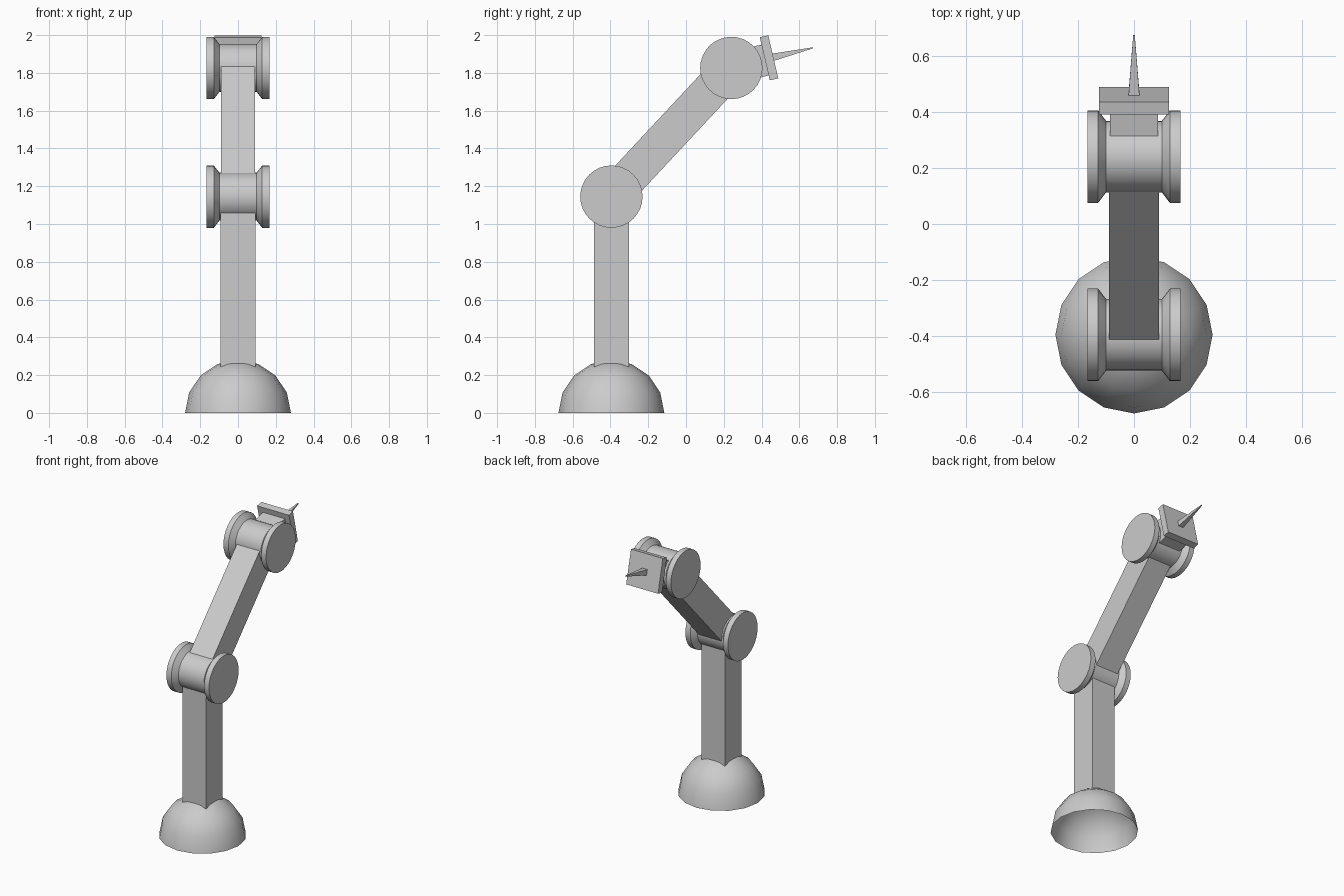
import bpy, bmesh, math
from mathutils import Matrix, Vector

if "Cube" in bpy.data.objects:
    bpy.data.objects.remove(bpy.data.objects["Cube"])

SHOULDER = Vector((0, -0.395, 1.145))
WRIST = Vector((0, 0.24, 1.826))


def frame(origin, elevation):
    """Local frame: x stays x, y points along the limb, z is its normal."""
    return Matrix.Translation(origin) @ Matrix.Rotation(elevation, 4, 'X')


def add_object(name, bm, smooth=False):
    bmesh.ops.recalc_face_normals(bm, faces=bm.faces)
    mesh = bpy.data.meshes.new(name)
    bm.to_mesh(mesh)
    bm.free()
    obj = bpy.data.objects.new(name, mesh)
    bpy.context.collection.objects.link(obj)
    if smooth:
        bpy.ops.object.select_all(action='DESELECT')
        obj.select_set(True)
        bpy.context.view_layer.objects.active = obj
        bpy.ops.object.shade_smooth_by_angle(angle=math.radians(35))
    return obj


def limb(name, origin, elevation, start, end, half_x, half_z):
    """Box running from start to end along a direction in the yz plane."""
    bm = bmesh.new()
    size = Matrix.Diagonal((2 * half_x, end - start, 2 * half_z, 1))
    mid = Matrix.Translation((0, (start + end) / 2, 0))
    bmesh.ops.create_cube(bm, size=1, matrix=frame(origin, elevation) @ mid @ size)
    return add_object(name, bm)


def spool(name, centre, sides=32):
    """Joint: two discs on a hub, turned around the x axis."""
    profile = [(-0.166, 0.165), (-0.128, 0.165), (-0.099, 0.127),
               (0.099, 0.127), (0.128, 0.165), (0.166, 0.165)]
    bm = bmesh.new()
    rings = []
    for x, r in profile:
        rings.append([bm.verts.new(centre + Vector((
            x, r * math.cos(math.tau * i / sides), r * math.sin(math.tau * i / sides))))
            for i in range(sides)])
    for a, b in zip(rings, rings[1:]):
        for i in range(sides):
            j = (i + 1) % sides
            bm.faces.new((a[i], a[j], b[j], b[i]))
    bm.faces.new(rings[0])
    bm.faces.new(rings[-1])
    return add_object(name, bm, smooth=True)


# Base: open half dome
bm = bmesh.new()
bmesh.ops.create_uvsphere(bm, u_segments=16, v_segments=8, radius=0.28,
                          matrix=Matrix.Translation((0, -0.395, 0)))
bmesh.ops.delete(bm, geom=[v for v in bm.verts if v.co.z < -0.01], context='VERTS')
add_object("base_dome", bm, smooth=True)

# Arms and joints
limb("lower_arm", Vector((0, -0.395, 0)), math.pi / 2, 0.235, 1.13, 0.092, 0.092)
spool("shoulder_joint", SHOULDER)
reach = WRIST - SHOULDER
limb("upper_arm", SHOULDER, math.atan2(reach.z, reach.y), 0, reach.length, 0.089, 0.097)
spool("wrist_joint", WRIST)

# Tool head: neck, plate and spike
TILT = math.radians(13.2)
limb("tool_neck", WRIST, TILT, 0, 0.19, 0.085, 0.084)
limb("tool_plate", WRIST + Vector((0, 0, 0.007)), TILT, 0.182, 0.228, 0.124, 0.117)
bm = bmesh.new()
bmesh.ops.create_cone(bm, cap_ends=True, segments=4, radius1=0.028, radius2=0.004, depth=0.22,
                      matrix=frame(WRIST, TILT) @ Matrix.Translation((0, 0.335, 0.005))
                      @ Matrix.Rotation(-math.pi / 2, 4, 'X')
                      @ Matrix.Rotation(math.pi / 4, 4, 'Z'))
add_object("tool_spike", bm)
